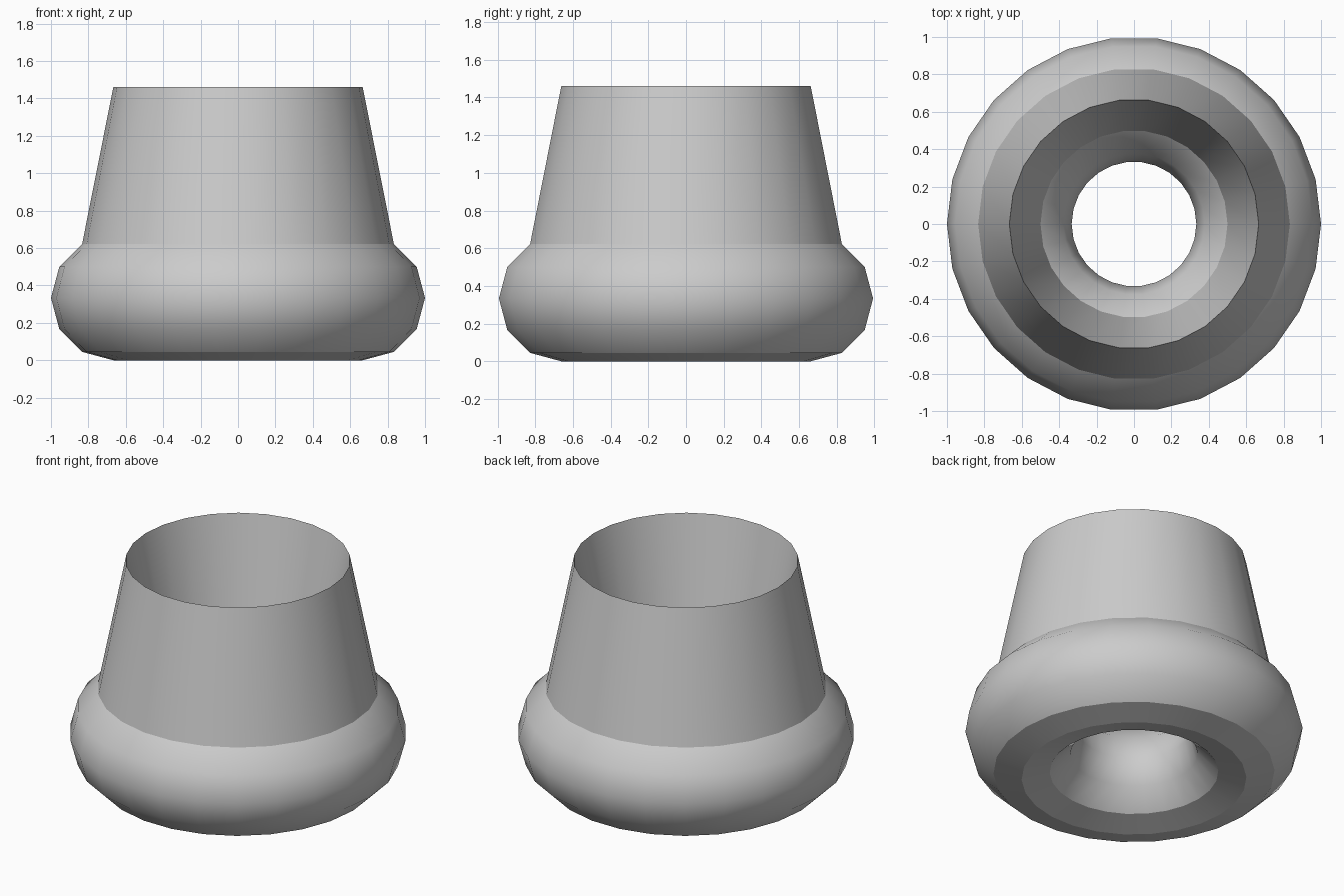
import bpy, bmesh
from math import cos, sin, pi, radians

cube = bpy.data.objects.get("Cube")
if cube:
    bpy.data.objects.remove(cube, do_unlink=True)

SIDES, RINGS = 26, 12
MAJOR, MINOR = 2 / 3, 1 / 3
RIM_HEIGHT = 1.46

# Plain grey surface
grey = bpy.data.materials.new("plain grey")
grey.use_nodes = True
colour = (0.6, 0.6, 0.6, 1)
grey.diffuse_color = colour
grey.node_tree.nodes["Principled BSDF"].inputs["Base Color"].default_value = colour

# Ring profile whose topmost point is drawn up into a thin tapered collar
profile = []
for i in range(RINGS):
    a = 2 * pi * i / RINGS
    z = RIM_HEIGHT if i == RINGS // 4 else MINOR + MINOR * sin(a)
    profile.append((MAJOR + MINOR * cos(a), z))

# Sweep the profile around the vertical axis
bm = bmesh.new()
loops = []
for s in range(SIDES):
    t = 2 * pi * s / SIDES
    loops.append([bm.verts.new((r * cos(t), r * sin(t), z)) for r, z in profile])
for s in range(SIDES):
    here, there = loops[s], loops[(s + 1) % SIDES]
    for i in range(RINGS):
        j = (i + 1) % RINGS
        bm.faces.new((here[i], there[i], there[j], here[j]))
bmesh.ops.recalc_face_normals(bm, faces=bm.faces)

mesh = bpy.data.meshes.new("collared_ring")
bm.to_mesh(mesh)
bm.free()
mesh.materials.append(grey)
ring = bpy.data.objects.new("collared_ring", mesh)
bpy.context.collection.objects.link(ring)

# Smooth around the ring, crisp between the bands
bpy.ops.object.select_all(action='DESELECT')
ring.select_set(True)
bpy.context.view_layer.objects.active = ring
bpy.ops.object.shade_smooth_by_angle(angle=radians(30))
